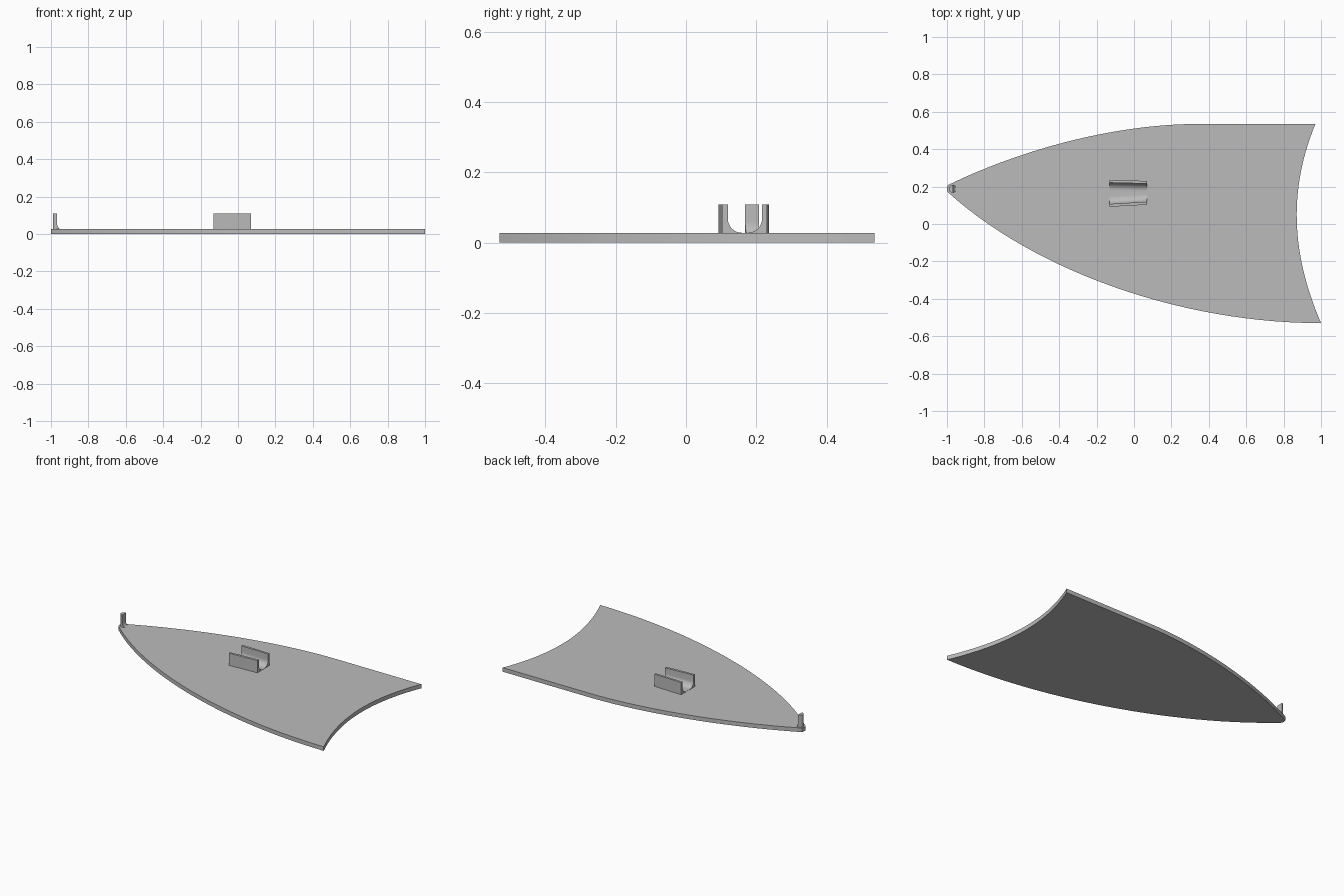
import bpy, bmesh, math
from mathutils import Vector

if "Cube" in bpy.data.objects:
    bpy.data.objects.remove(bpy.data.objects["Cube"])

grey = bpy.data.materials.new("plain grey")
grey.use_nodes = True
colour = (0.5, 0.5, 0.5, 1)
grey.diffuse_color = colour
grey.node_tree.nodes["Principled BSDF"].inputs["Base Color"].default_value = colour

THICK, TOP = 0.027, 0.108


def bezier(a, b, c, d, n=28):
    """Points along a cubic curve, without its last point."""
    a, b, c, d = map(Vector, (a, b, c, d))
    pts = []
    for i in range(n):
        t = i / n
        s = 1 - t
        pts.append(a * s**3 + 3 * b * s * s * t + 3 * c * s * t * t + d * t**3)
    return pts


def loft(name, rings):
    """Closed solid through a list of matching rings."""
    bm = bmesh.new()
    loops = [[bm.verts.new(p) for p in ring] for ring in rings]
    n = len(loops[0])
    for low, high in zip(loops, loops[1:]):
        for i in range(n):
            j = (i + 1) % n
            bm.faces.new((low[i], low[j], high[j], high[i]))
    bm.faces.new(loops[0][::-1])
    bm.faces.new(loops[-1])
    bmesh.ops.remove_doubles(bm, verts=bm.verts, dist=1e-5)
    bmesh.ops.recalc_face_normals(bm, faces=bm.faces)
    mesh = bpy.data.meshes.new(name)
    bm.to_mesh(mesh)
    bm.free()
    mesh.materials.append(grey)
    ob = bpy.data.objects.new(name, mesh)
    bpy.context.collection.objects.link(ob)
    bpy.ops.object.select_all(action='DESELECT')
    ob.select_set(True)
    bpy.context.view_layer.objects.active = ob
    bpy.ops.object.shade_smooth_by_angle(angle=math.radians(30))
    return ob


# Flat fin-shaped plate: bowed lower edge, concave rear, bowed upper edge, blunt tip
upper_tip, lower_tip = (-0.995, 0.208), (-0.993, 0.168)
outline = (bezier(lower_tip, (-0.53, -0.25), (0.25, -0.53), (1, -0.53))
           + bezier((1, -0.53), (0.832, -0.14), (0.832, 0.2), (0.97, 0.535))
           + [Vector((0.97, 0.535))]
           + bezier((0.35, 0.535), (-0.1, 0.535), (-0.6, 0.4), upper_tip)
           + bezier(upper_tip, (-1.002, 0.2), (-1.002, 0.175), lower_tip, 8))
loft("plate", [[(p.x, p.y, z) for p in outline] for z in (0, THICK)])


# U-shaped channel clip, slightly narrower towards the rear
def channel(x, y0, y1, y2, y3, radius=0.04):
    floor = THICK + 0.001
    ring = [(x, y1, TOP), (x, y0, TOP), (x, y0, THICK - 0.005),
            (x, y3, THICK - 0.005), (x, y3, TOP), (x, y2, TOP)]
    for centre, start in ((y2 - radius, 0), (y1 + radius, 90)):
        for i in range(11):
            a = math.radians(start + 9 * i)
            ring.append((x, centre + radius * math.cos(a),
                         floor + radius - radius * math.sin(a)))
    return ring


loft("channel_clip", [channel(-0.13, 0.092, 0.107, 0.221, 0.236),
                      channel(0.07, 0.103, 0.119, 0.216, 0.230)])


# Half-round tip post with a concave foot
def post_ring(limit, z, cx=-0.97, cy=0.188, r=0.02):
    angles = [math.tau * i / 48 for i in range(48)]
    return [(min(cx + r * math.cos(a), limit), cy + r * math.sin(a), z) for a in angles]


foot = [math.radians(90 - 9 * i) for i in range(11)]
rings = [post_ring(-0.95, THICK - 0.005)]
rings += [post_ring(-0.95 - 0.018 * math.cos(a), 0.06 - 0.033 * math.sin(a)) for a in foot]
rings.append(post_ring(-0.968, TOP))
loft("tip_post", rings)
